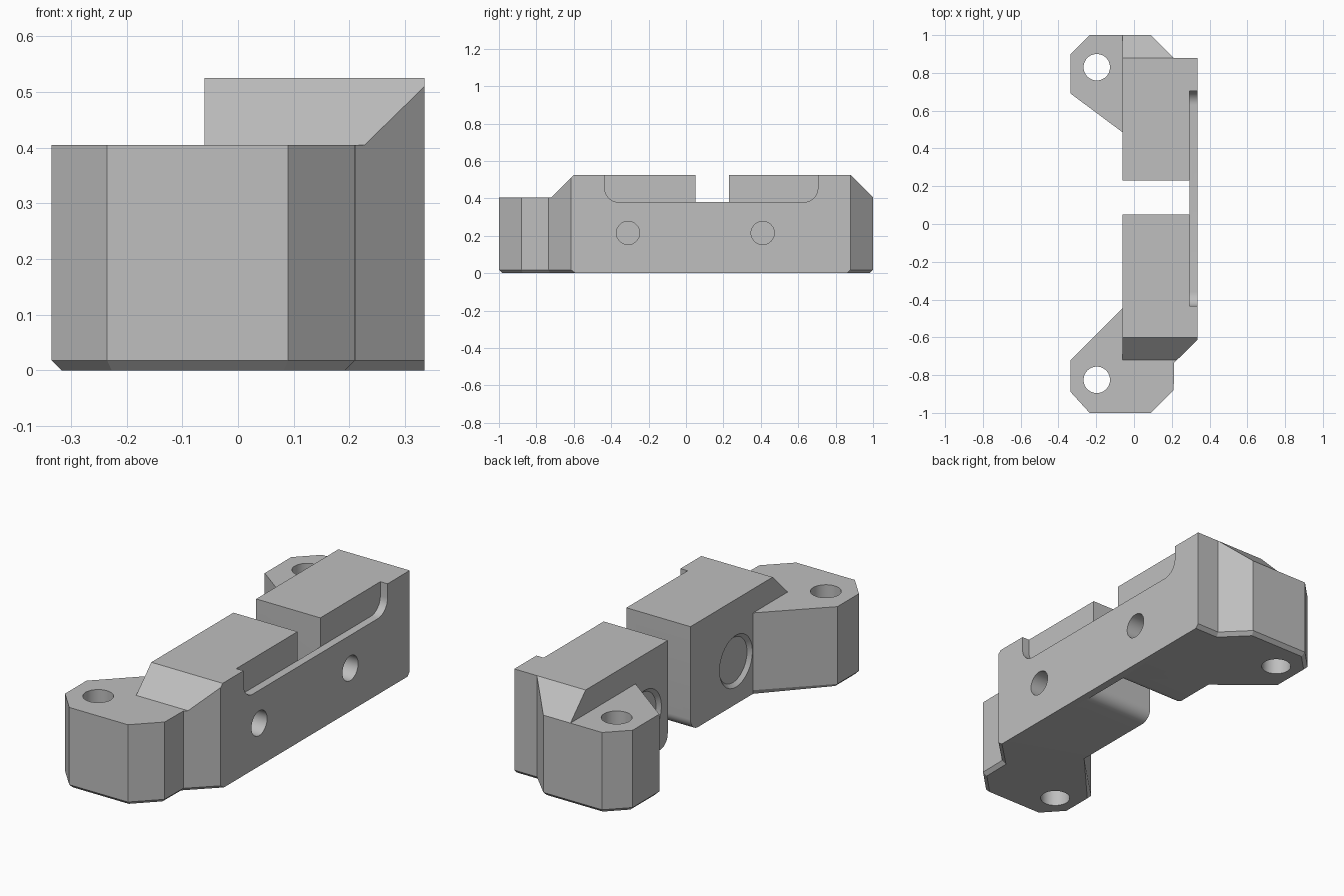
import bpy, bmesh, math
from mathutils import Matrix, Vector

cube = bpy.data.objects.get("Cube")
if cube:
    bpy.data.objects.remove(cube, do_unlink=True)

grey = bpy.data.materials.new("matte_grey")
grey.use_nodes = True
colour = (0.52, 0.52, 0.52, 1)
grey.diffuse_color = colour
for node in grey.node_tree.nodes:
    if node.type == 'BSDF_PRINCIPLED':
        node.inputs["Base Color"].default_value = colour


def finish(bm, name):
    bmesh.ops.recalc_face_normals(bm, faces=bm.faces)
    mesh = bpy.data.meshes.new(name)
    bm.to_mesh(mesh)
    bm.free()
    mesh.materials.append(grey)
    obj = bpy.data.objects.new(name, mesh)
    bpy.context.collection.objects.link(obj)
    return obj


def prism(profile, axis, lo, hi):
    """Extrude a 2D profile along x (profile in y, z) or z (profile in x, y)."""
    bm = bmesh.new()
    place = (lambda a, b: (lo, a, b)) if axis == 'x' else (lambda a, b: (a, b, lo))
    face = bm.faces.new([bm.verts.new(place(a, b)) for a, b in profile])
    out = bmesh.ops.extrude_face_region(bm, geom=[face])
    step = Vector((hi - lo, 0, 0)) if axis == 'x' else Vector((0, 0, hi - lo))
    bmesh.ops.translate(bm, vec=step, verts=[v for v in out["geom"] if isinstance(v, bmesh.types.BMVert)])
    return bm


def drill(centre, axis, r1, r2, depth):
    """Round or conical cutter, r1 at the low end and r2 at the high end."""
    bm = bmesh.new()
    turn = Matrix.Rotation(math.pi / 2, 4, 'Y') if axis == 'x' else Matrix()
    bmesh.ops.create_cone(bm, cap_ends=True, segments=48, radius1=r1, radius2=r2,
                          depth=depth, matrix=Matrix.Translation(centre) @ turn)
    return bm


def arc(cy, cz, r, start, end, n=10):
    return [(cy + r * math.cos(math.radians(start + (end - start) * i / n)),
             cz + r * math.sin(math.radians(start + (end - start) * i / n))) for i in range(n + 1)]


def cut(target, bm, name):
    cutter = finish(bm, name)
    cutter.hide_render = True
    mod = target.modifiers.new(name, 'BOOLEAN')
    mod.operation = 'DIFFERENCE'
    mod.solver = 'EXACT'
    mod.object = cutter
    bpy.context.view_layer.objects.active = target
    bpy.ops.object.modifier_apply(modifier=name)
    bpy.data.objects.remove(cutter, do_unlink=True)


# Block footprint with a mounting ear at each end
TOP, EAR, SIDE, INNER = 0.525, 0.405, 0.335, -0.06
footprint = [(SIDE, 0.88), (0.21, 0.88), (0.09, 1), (-0.235, 1), (-SIDE, 0.9), (-SIDE, 0.69),
             (INNER, 0.485), (INNER, -0.445), (-SIDE, -0.72), (-SIDE, -0.89), (-0.235, -1),
             (0.09, -1), (0.21, -0.88), (0.212, -0.735), (SIDE, -0.615)]
bm = prism(footprint, 'z', 0, TOP)

# Small chamfer under the two ends
under = []
for e in bm.edges:
    a, b = (v.co for v in e.verts)
    if max(a.z, b.z) < 0.001 and a.y * b.y > 0:
        under.append(e)
bmesh.ops.bevel(bm, geom=under, offset=0.018, segments=1, affect='EDGES')
block = finish(bm, "mounting_block")

# Ears stand lower than the main block
cut(block, prism([(-1.2, EAR), (1.2, EAR), (1.2, 0.7), (-1.2, 0.7)], 'x', -0.5, INNER), "ear_step")

# Sloped shoulders at both ends
cut(block, prism([(-1.2, EAR), (-0.72, EAR), (-0.55, 0.575), (-0.55, 0.7), (-1.2, 0.7)],
                 'x', -0.6, 0.6), "front_slope")
cut(block, prism([(1.1, 0.305), (1.1, 0.7), (0.83, 0.7), (0.83, 0.575)], 'x', -0.6, 0.6), "back_slope")

# Cross slot with rounded lower edges, leaving a thin outer wall
r = 0.06
slot = ([(0.05 - r, -0.1)] + arc(0.05 - r, r, r, -90, 0) + [(0.05, 0.7), (0.23, 0.7)]
        + arc(0.23 + r, r, r, 180, 270) + [(0.23 + r, -0.1)])
cut(block, prism(slot, 'x', -0.5, 0.295), "cross_slot")

# Shallow recess in the outer side
r = 0.075
recess = ([(-0.435, 0.7)] + arc(-0.435 + r, 0.38 + r, r, 180, 270)
          + arc(0.705 - r, 0.38 + r, r, 270, 360) + [(0.705, 0.7)])
cut(block, prism(recess, 'x', 0.295, 0.5), "side_recess")

# Side holes with a wide chamfered counterbore on the inner side
for y in (-0.31, 0.41):
    cut(block, drill((0.1, y, 0.215), 'x', 0.062, 0.062, 1), "side_hole")
    cut(block, drill((0.015, y, 0.215), 'x', 0.112, 0.112, 0.37), "counterbore")
    cut(block, drill((INNER, y, 0.215), 'x', 0.147, 0.112, 0.035), "bore_chamfer")

# Vertical screw holes in the ears
for y in (-0.825, 0.83):
    cut(block, drill((-0.197, y, 0.2), 'z', 0.07, 0.07, 1), "ear_hole")

bpy.ops.object.select_all(action='DESELECT')
block.select_set(True)
bpy.context.view_layer.objects.active = block
bpy.ops.object.shade_smooth_by_angle(angle=math.radians(25))
